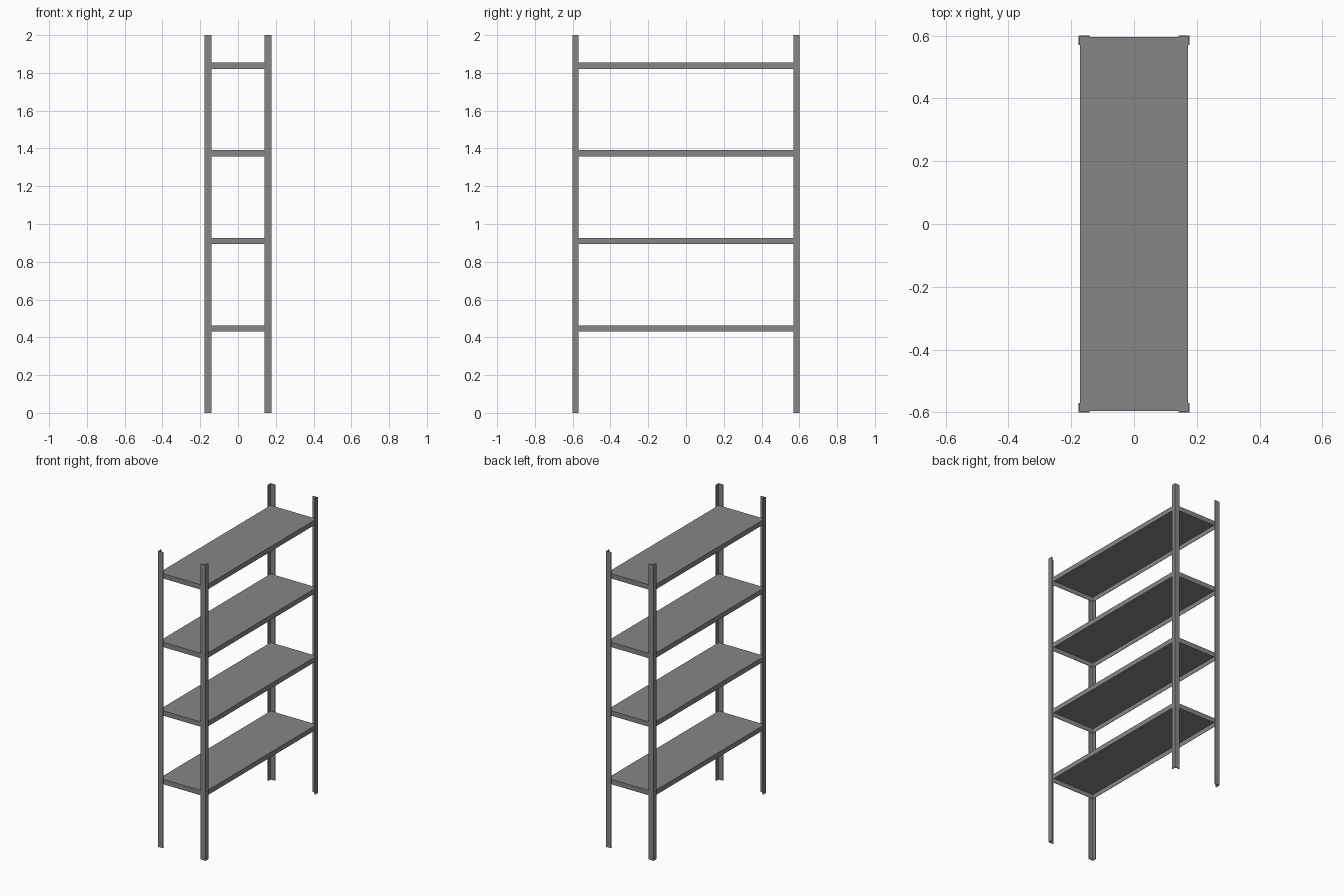
import bpy
import bmesh

cube = bpy.data.objects.get("Cube")
if cube:
    bpy.data.objects.remove(cube, do_unlink=True)

HALF_X, HALF_Y, HEIGHT = 0.177, 0.6, 2.0
STEEL = 0.005          # sheet thickness of the posts
SHEET = 0.003          # sheet thickness of the shelves
FLANGE_X, FLANGE_Y = 0.036, 0.03
SHELF_DEPTH = 0.033
SHELF_SPACING = 0.4635

grey = bpy.data.materials.new("steel grey")
grey.use_nodes = True
colour = (0.24, 0.24, 0.24, 1)
grey.diffuse_color = colour
grey.node_tree.nodes["Principled BSDF"].inputs["Base Color"].default_value = colour


def finish(name, bm):
    bmesh.ops.recalc_face_normals(bm, faces=bm.faces)
    mesh = bpy.data.meshes.new(name)
    bm.to_mesh(mesh)
    bm.free()
    mesh.materials.append(grey)
    obj = bpy.data.objects.new(name, mesh)
    bpy.context.collection.objects.link(obj)
    return obj


def angle_post(name, sx, sy):
    """L-section upright with its heel at the outer corner."""
    profile = [(0, 0), (FLANGE_X, 0), (FLANGE_X, STEEL),
               (STEEL, STEEL), (STEEL, FLANGE_Y), (0, FLANGE_Y)]
    bm = bmesh.new()
    verts = [bm.verts.new((sx * (HALF_X - x), sy * (HALF_Y - y), 0))
             for x, y in profile]
    base = bm.faces.new(verts)
    top = bmesh.ops.extrude_face_region(bm, geom=[base])["geom"]
    bmesh.ops.translate(bm, vec=(0, 0, HEIGHT),
                        verts=[v for v in top if isinstance(v, bmesh.types.BMVert)])
    return finish(name, bm)


def tray_shelf(name, top_z):
    """Folded sheet shelf: flat top with a skirt, open underneath."""
    bm = bmesh.new()
    bmesh.ops.create_cube(bm, size=1)
    bmesh.ops.scale(bm, verts=bm.verts, vec=(2 * (HALF_X - STEEL),
                                             2 * (HALF_Y - STEEL), SHELF_DEPTH))
    bmesh.ops.translate(bm, verts=bm.verts, vec=(0, 0, top_z - SHELF_DEPTH / 2))
    bm.normal_update()
    bottom = min(bm.faces, key=lambda f: f.calc_center_median().z)
    # Inset the underside, then push it up to hollow the tray
    bmesh.ops.inset_region(bm, faces=[bottom], thickness=SHEET)
    cavity = bmesh.ops.extrude_face_region(bm, geom=[bottom])["geom"]
    bmesh.ops.translate(bm, vec=(0, 0, SHELF_DEPTH - SHEET),
                        verts=[v for v in cavity if isinstance(v, bmesh.types.BMVert)])
    if bottom.is_valid:
        bmesh.ops.delete(bm, geom=[bottom], context='FACES_ONLY')
    return finish(name, bm)


# Four corner posts
for side, sx in (("left", 1), ("right", -1)):
    for end, sy in (("front", -1), ("back", 1)):
        angle_post(f"{end}_{side}_post", sx, sy)

# Four shelves
for i in range(1, 5):
    tray_shelf(f"shelf_{i}", i * SHELF_SPACING)
